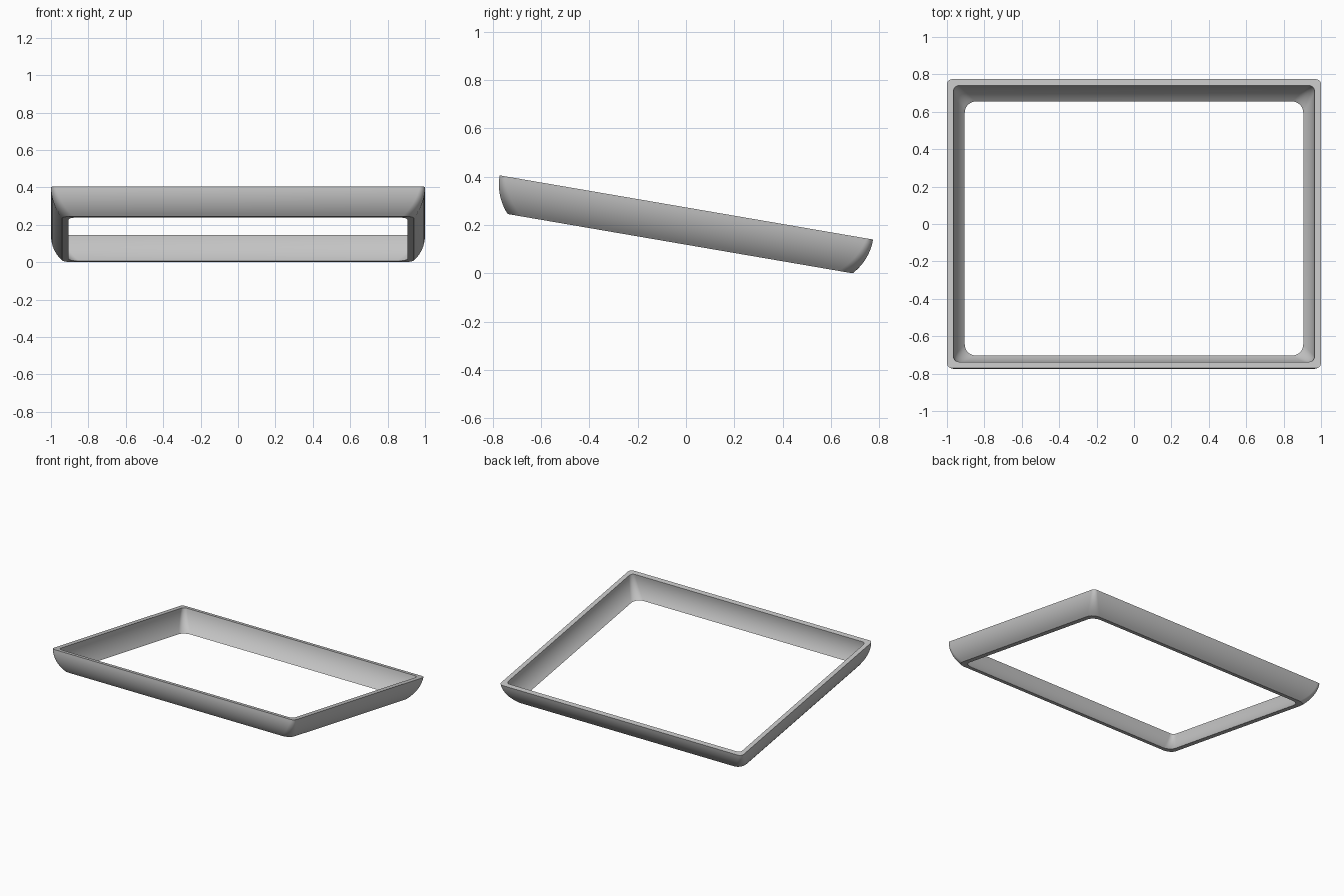
import bpy, bmesh
from math import sin, cos, tan, pi, radians, atan
from mathutils import Matrix

if "Cube" in bpy.data.objects:
    bpy.data.objects.remove(bpy.data.objects["Cube"], do_unlink=True)

HALF_X, HALF_Y = 1.0, 0.784      # outer rim half sizes
DEPTH, INSET, WALL = 0.152, 0.06, 0.035
TILT = radians(-9.75)
STEPS, CORNER_STEPS = 10, 8

# One flat grey for the whole frame
grey = bpy.data.materials.new("light grey")
grey.use_nodes = True
colour = (0.55, 0.55, 0.55, 1)
grey.diffuse_color = colour
grey.node_tree.nodes["Principled BSDF"].inputs["Base Color"].default_value = colour


def rounded_ring(bm, inset, radius, z):
    """Rounded rectangle of vertices at height z."""
    hx, hy = HALF_X - inset - radius, HALF_Y - inset - radius
    ring = []
    for k, (sx, sy) in enumerate([(1, 1), (-1, 1), (-1, -1), (1, -1)]):
        for i in range(CORNER_STEPS + 1):
            a = (k + i / CORNER_STEPS) * pi / 2
            ring.append(bm.verts.new((sx * hx + radius * cos(a),
                                      sy * hy + radius * sin(a), z)))
    return ring


# Wall section: an arc that starts upright at the rim and curls inwards
sweep = 2 * atan(INSET / DEPTH)
arc_radius = DEPTH / sin(sweep)
levels = []
for i in range(STEPS + 1):
    t = i / STEPS
    a = sweep * t
    levels.append((arc_radius * (1 - cos(a)), 0.028 + 0.032 * t, -arc_radius * sin(a)))

# Outer wall going down, then inner wall coming back up
bm = bmesh.new()
rings = [rounded_ring(bm, d, r, z) for d, r, z in levels]
rings += [rounded_ring(bm, d + WALL, r, z) for d, r, z in reversed(levels)]
for a, b in zip(rings, rings[1:] + rings[:1]):
    for i in range(len(a)):
        j = (i + 1) % len(a)
        bm.faces.new((a[i], b[i], b[j], a[j]))
bmesh.ops.recalc_face_normals(bm, faces=bm.faces)

# Tilt the frame down to the back, then centre it on the ground
bmesh.ops.transform(bm, matrix=Matrix.Rotation(TILT, 4, 'X'), verts=bm.verts)
ys = [v.co.y for v in bm.verts]
floor = min(v.co.z for v in bm.verts)
bmesh.ops.translate(bm, vec=(0, -(min(ys) + max(ys)) / 2, -floor), verts=bm.verts)

mesh = bpy.data.meshes.new("bezel_frame")
bm.to_mesh(mesh)
bm.free()
mesh.materials.append(grey)
frame = bpy.data.objects.new("bezel_frame", mesh)
bpy.context.collection.objects.link(frame)
bpy.ops.object.select_all(action='DESELECT')
frame.select_set(True)
bpy.context.view_layer.objects.active = frame
bpy.ops.object.shade_smooth_by_angle(angle=radians(35))
